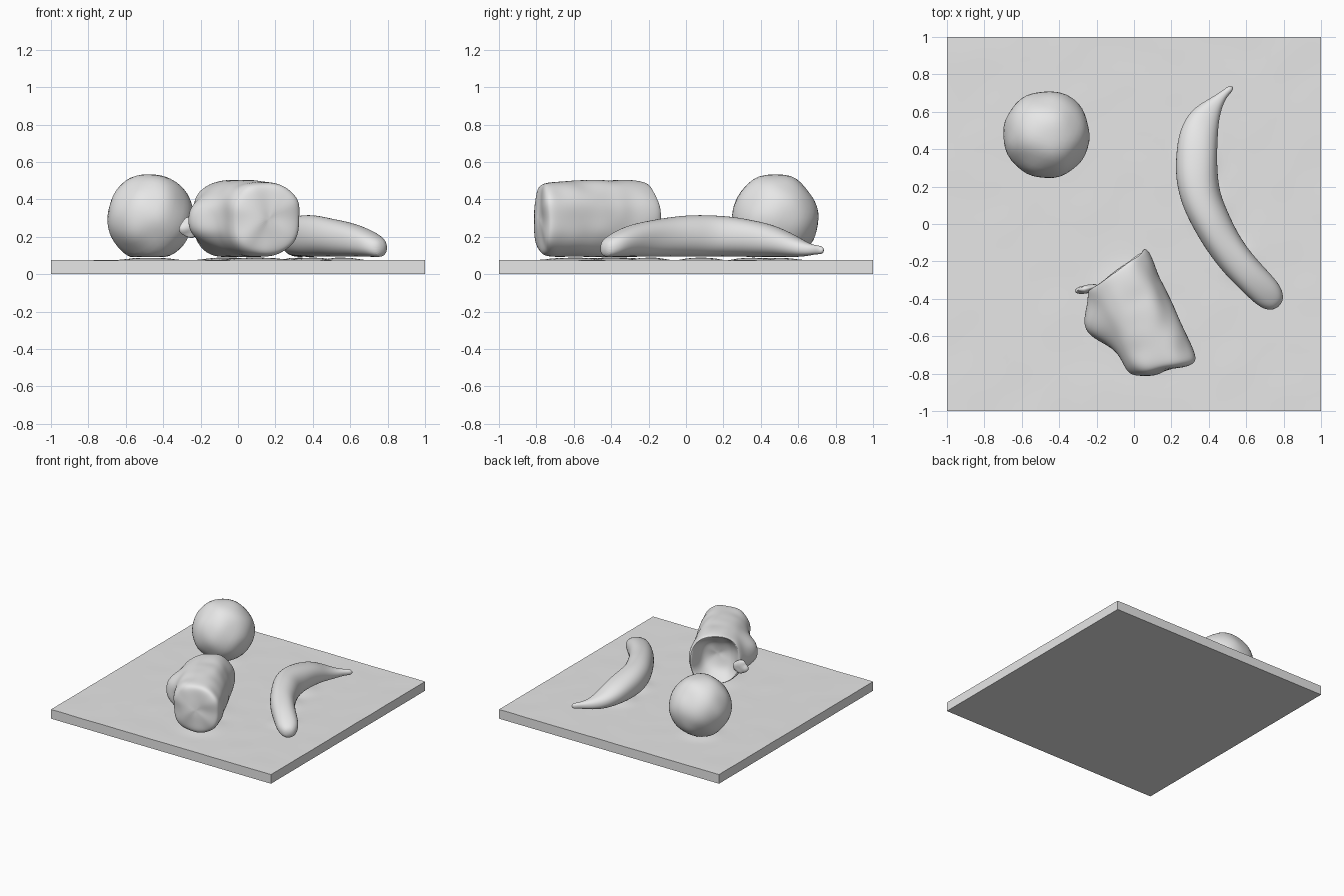
import bpy, bmesh, math
from mathutils import Vector, noise

if "Cube" in bpy.data.objects:
    bpy.data.objects.remove(bpy.data.objects["Cube"], do_unlink=True)

grey = bpy.data.materials.new("plain grey")
grey.use_nodes = True
grey.diffuse_color = (0.8, 0.8, 0.8, 1)
grey.node_tree.nodes["Principled BSDF"].inputs["Base Color"].default_value = (0.8, 0.8, 0.8, 1)


def finish(name, bm, subdivide=0, angle=40):
    """Turn a bmesh into a smooth shaded object."""
    bmesh.ops.recalc_face_normals(bm, faces=bm.faces)
    mesh = bpy.data.meshes.new(name)
    bm.to_mesh(mesh)
    bm.free()
    mesh.materials.append(grey)
    ob = bpy.data.objects.new(name, mesh)
    bpy.context.collection.objects.link(ob)
    if subdivide:
        mod = ob.modifiers.new("smooth", "SUBSURF")
        mod.levels = mod.render_levels = subdivide
    bpy.ops.object.select_all(action="DESELECT")
    ob.select_set(True)
    bpy.context.view_layer.objects.active = ob
    bpy.ops.object.shade_smooth_by_angle(angle=math.radians(angle))
    return ob


def roughen(bm, amount, freq):
    """Hand-shaped, lumpy surface."""
    bm.normal_update()
    moves = [(v, v.normal * amount * noise.noise(v.co * freq)) for v in bm.verts]
    for v, m in moves:
        v.co += m


def loft(rings, start, end):
    """Skin closed rings of points and close both ends with a fan."""
    bm = bmesh.new()
    loops = [[bm.verts.new(p) for p in ring] for ring in rings]
    n = len(loops[0])
    for a, b in zip(loops, loops[1:]):
        for i in range(n):
            j = (i + 1) % n
            bm.faces.new((a[i], a[j], b[j], b[i]))
    for loop, tip in ((loops[0], start), (loops[-1], end)):
        t = bm.verts.new(tip)
        for i in range(n):
            bm.faces.new((loop[i], loop[(i + 1) % n], t))
    bmesh.ops.recalc_face_normals(bm, faces=bm.faces)
    return bm


def spow(c, e):
    return math.copysign(abs(c) ** e, c)


# Square board, its top swelling slightly where things rest on it
spots = [(-0.47, 0.475, 0.13), (0.34, 0.35, 0.10), (0.39, 0.08, 0.10),
         (0.56, -0.2, 0.09), (-0.03, -0.38, 0.16), (0.09, -0.6, 0.16)]
bm = bmesh.new()
bmesh.ops.create_grid(bm, x_segments=50, y_segments=50, size=1)
rim = [e for e in bm.edges if e.is_boundary]
for v in bm.verts:
    swell = max(math.exp(-((math.hypot(v.co.x - x, v.co.y - y) / r) ** 4)) for x, y, r in spots)
    v.co.z = 0.075 + 0.013 * swell + 0.002 * noise.noise(v.co * 5)
skirt = bmesh.ops.extrude_edge_only(bm, edges=rim)["geom"]
for v in skirt:
    if isinstance(v, bmesh.types.BMVert):
        v.co.z = 0
bmesh.ops.contextual_create(bm, geom=[e for e in bm.edges if e.is_boundary])
finish("board", bm, angle=30)

# Round fruit with a flattened underside
bm = bmesh.new()
bmesh.ops.create_icosphere(bm, subdivisions=4, radius=0.233)
for v in bm.verts:
    v.co += Vector((-0.468, 0.478, 0.302))
roughen(bm, 0.012, 7)
for v in bm.verts:
    v.co.z = max(v.co.z, 0.092)
finish("round_fruit", bm)

# Banana: x, y, half width, top height along its bend
spine = [(0.515, 0.725, 0.018, 0.15), (0.48, 0.695, 0.022, 0.155), (0.435, 0.645, 0.045, 0.17),
         (0.375, 0.575, 0.085, 0.215), (0.345, 0.48, 0.105, 0.26), (0.333, 0.37, 0.112, 0.288),
         (0.333, 0.25, 0.115, 0.307), (0.357, 0.13, 0.11, 0.315), (0.405, 0.02, 0.104, 0.315),
         (0.47, -0.09, 0.096, 0.306), (0.545, -0.195, 0.092, 0.29), (0.625, -0.285, 0.089, 0.268),
         (0.69, -0.355, 0.087, 0.238), (0.735, -0.40, 0.075, 0.212), (0.765, -0.432, 0.045, 0.185)]
rings = []
for i, (x, y, r, top) in enumerate(spine):
    a, b = spine[max(i - 1, 0)], spine[min(i + 1, len(spine) - 1)]
    side = Vector((a[1] - b[1], b[0] - a[0], 0)).normalized()
    low = 0.105 if i < 2 else 0.092
    mid, h = (top + low) / 2, (top - low) / 2
    rings.append([Vector((x, y, mid)) + side * r * spow(math.cos(t), 0.9)
                  + Vector((0, 0, h * spow(math.sin(t), 0.9)))
                  for t in (k * math.tau / 18 for k in range(18))])
bm = loft(rings, (0.53, 0.735, 0.127), (0.775, -0.442, 0.14))
roughen(bm, 0.008, 8)
for v in bm.verts:
    v.co.z = max(v.co.z, 0.09)
finish("banana", bm, 2, 60)

# Mug on its side: (distance along axis, size, slant of the ring)
axis, across = Vector((0.43, -0.90, 0)), Vector((0.90, 0.43, 0))
profile = [(0.30, 0.3, 0), (0.285, 0.6, 0), (0.23, 0.78, -0.02), (0.19, 0.88, -0.03),
           (0.178, 0.95, -0.035), (0.20, 1.01, -0.035), (0.25, 1.02, -0.02), (0.31, 1.02, 0),
           (0.37, 1.02, 0), (0.43, 1.02, 0), (0.49, 1.02, 0), (0.56, 1.01, 0.01),
           (0.63, 1.0, 0.02), (0.70, 0.99, 0.03), (0.75, 0.95, 0.045), (0.772, 0.84, 0.045),
           (0.782, 0.55, 0.04), (0.784, 0.25, 0.02)]
rings = []
for s, size, slant in profile:
    ring = []
    for k in range(28):
        t = k * math.tau / 28
        u, w = spow(math.cos(t), 0.84) * size, spow(math.sin(t), 0.84) * size
        n = -0.19 + 0.192 * u
        # the handle is a swelling on one side
        if size > 1 and u < 0:
            n -= 0.10 * math.exp(-((s - 0.40) / 0.11) ** 2) * math.exp(-((w + 0.05) / 0.6) ** 4)
        ring.append(axis * (s + slant * u) + across * n + Vector((0, 0, 0.296 + 0.205 * w)))
    rings.append(ring)
ends = [axis * s - across * 0.19 + Vector((0, 0, 0.296)) for s in (0.305, 0.785)]
bm = loft(rings, *ends)
roughen(bm, 0.016, 9)
for v in bm.verts:
    v.co.z = min(max(v.co.z, 0.092), 0.505)
finish("fallen_mug", bm, 2, 60)

# Small curled flap beside the mug opening
bm = bmesh.new()
bmesh.ops.create_icosphere(bm, subdivisions=3, radius=1)
for v in bm.verts:
    p = v.co
    v.co = Vector((-0.255 + 0.06 * p.x, -0.345 + 0.022 * p.y + 0.012 * p.x, 0.25 + 0.055 * p.z))
roughen(bm, 0.012, 20)
finish("mug_flap", bm)
